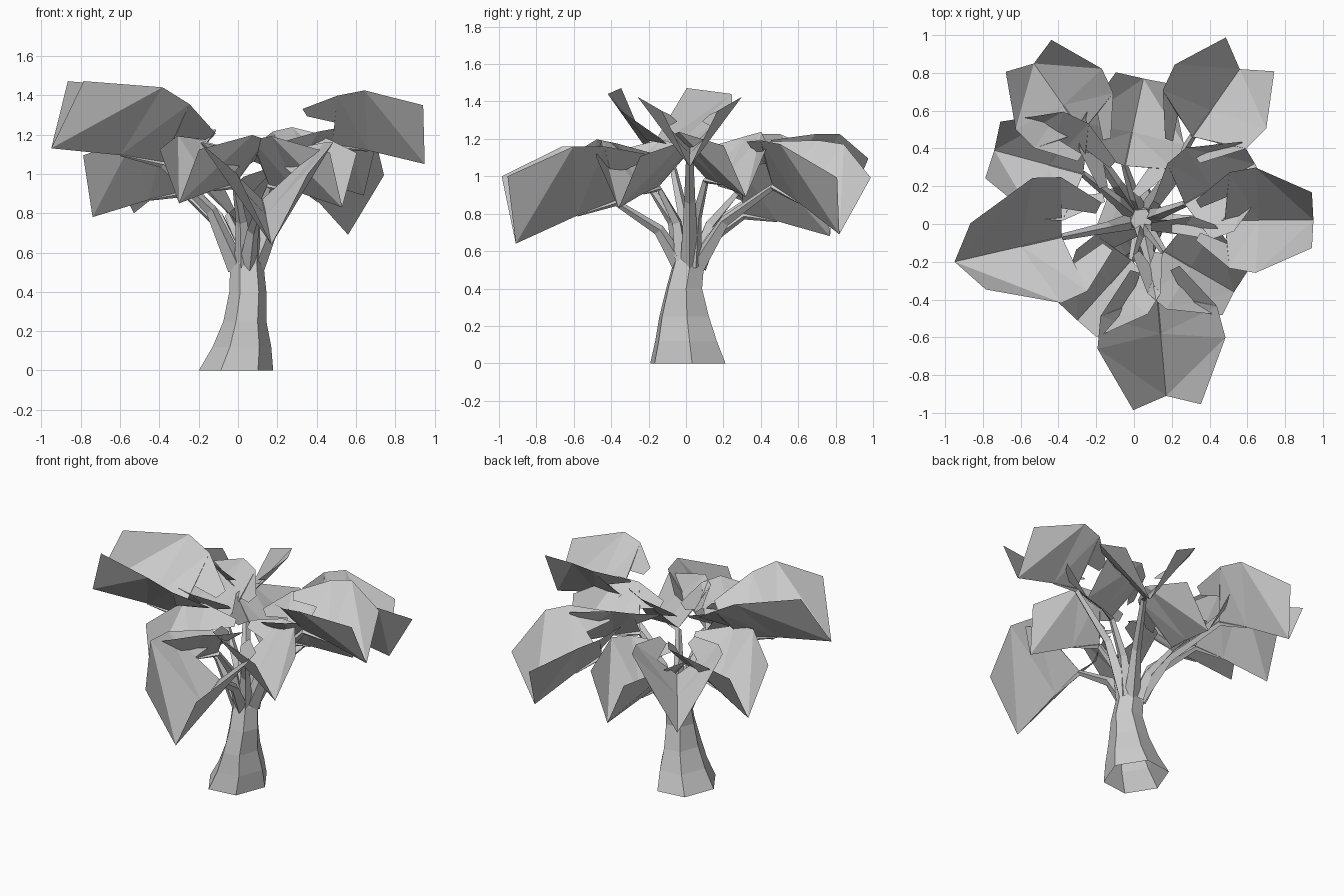
import bpy, math
from mathutils import Vector, Matrix

if "Cube" in bpy.data.objects:
    bpy.data.objects.remove(bpy.data.objects["Cube"])

grey = bpy.data.materials.new("pale_grey")
grey.diffuse_color = (0.6, 0.6, 0.6, 1)
grey.use_nodes = True
grey.node_tree.nodes["Principled BSDF"].inputs["Base Color"].default_value = grey.diffuse_color


def make(name, verts, faces):
    me = bpy.data.meshes.new(name)
    me.from_pydata([tuple(v) for v in verts], [], faces)
    me.materials.append(grey)
    ob = bpy.data.objects.new(name, me)
    bpy.context.collection.objects.link(ob)
    return ob


def tube(name, rings, cap=True):
    """Skin a list of equal-sized rings of points."""
    n = len(rings[0])
    verts = [p for r in rings for p in r]
    faces = []
    for k in range(len(rings) - 1):
        for i in range(n):
            j = (i + 1) % n
            faces.append((k * n + i, k * n + j, (k + 1) * n + j, (k + 1) * n + i))
    if cap:
        faces.append(tuple((len(rings) - 1) * n + i for i in range(n)))
    return make(name, verts, faces)


# Trunk: six-sided, flared at the foot, open underneath
# (centre x, centre y, z, radius x, radius y)
sections = [(-0.01, 0.01, 0, 0.19, 0.22), (0.02, 0.0, 0.12, 0.15, 0.18),
            (0.035, -0.01, 0.25, 0.11, 0.145), (0.05, -0.01, 0.4, 0.095, 0.105),
            (0.045, 0.015, 0.54, 0.085, 0.09), (0.04, 0.02, 0.64, 0.06, 0.065)]
rings = []
for cx, cy, z, rx, ry in sections:
    angles = [math.radians(6 + 60 * i) for i in range(6)]
    rings.append([Vector((cx + rx * math.cos(a), cy + ry * math.sin(a), z)) for a in angles])
tube("trunk", rings)

# Leaf pattern: u points outward, v sideways, w up, origin at the tip of the keel
KEEL = [(0, 0, 0), (-0.33, 0, 0.15), (-0.54, 0, 0.23)]
WING = [(0.06, 0.18, 0.36), (-0.28, 0.34, 0.52), (-0.45, 0.31, 0.52),
        (-0.68, 0.13, 0.48), (-0.66, 0.08, 0.43), (-0.5, 0.15, 0.36)]


def leaf(name, tip, heading, pitch, scale):
    """A keeled leaf with two raised wings and a curled flap on each."""
    m = (Matrix.Translation(tip) @ Matrix.Rotation(math.radians(heading), 4, 'Z')
         @ Matrix.Rotation(-math.radians(pitch), 4, 'Y') @ Matrix.Scale(scale, 4))
    pts = KEEL + WING + [(u, -v, w) for u, v, w in WING]
    faces = []
    for o, flip in ((3, False), (9, True)):
        side = [(0, o, o + 1), (0, o + 1, 1), (1, o + 1, o + 2), (1, o + 2, 2),
                (2, o + 2, o + 5), (o + 5, o + 2, o + 3, o + 4)]
        faces += [f[::-1] if flip else f for f in side]
    world = [m @ Vector(p) for p in pts]
    make(name + "_leaf", world, faces)
    return world[1], world[2]


def branch(name, mid, base):
    """A bent four-sided branch running from the trunk under a keel."""
    flat = Vector((base.x - 0.04, base.y - 0.02, 0))
    out = flat.normalized()
    start = Vector((0.04, 0.02, 0.52)) + out * 0.045
    rise = base.z - start.z
    knee = Vector((0.04, 0.02, start.z + rise * 0.55)) + flat * 0.42
    path = [start, knee, base - Vector((0, 0, 0.012)), mid]
    rings = []
    for i, p in enumerate(path):
        r = (0.05, 0.03, 0.018, 0.005)[i]
        d = (path[min(i + 1, 3)] - path[max(i - 1, 0)]).normalized()
        s = d.cross(Vector((0, 0, 1))).normalized()
        t = s.cross(d)
        rings.append([p + s * r, p + t * r, p - s * r, p - t * r])
    tube(name + "_branch", rings)


# name, keel tip, heading, upward pitch, scale
leaves = [
    ("west_upper", (-0.95, -0.20, 1.13), 193, 30, 1.0),
    ("east_upper", (0.95, 0.02, 1.05), 0, 11, 0.82),
    ("north_east", (0.56, 0.82, 0.69), 55, -8, 0.87),
    ("north_west", (-0.53, 0.85, 0.80), 125, 0, 0.82),
    ("west_lower", (-0.74, 0.39, 0.78), 165, 8, 0.86),
    ("east_lower", (0.64, 0.32, 0.89), 30, 10, 0.75),
    ("south", (0.17, -0.91, 0.64), -85, 0, 1.0),
    ("south_west", (-0.30, -0.51, 0.85), 228, 10, 0.75),
    ("south_east", (0.53, -0.36, 0.83), -30, 8, 0.76),
    ("north", (0.05, 0.77, 0.68), 78, 9, 0.83),
]
for name, tip, heading, pitch, scale in leaves:
    branch(name, *leaf(name, tip, heading, pitch, scale))
